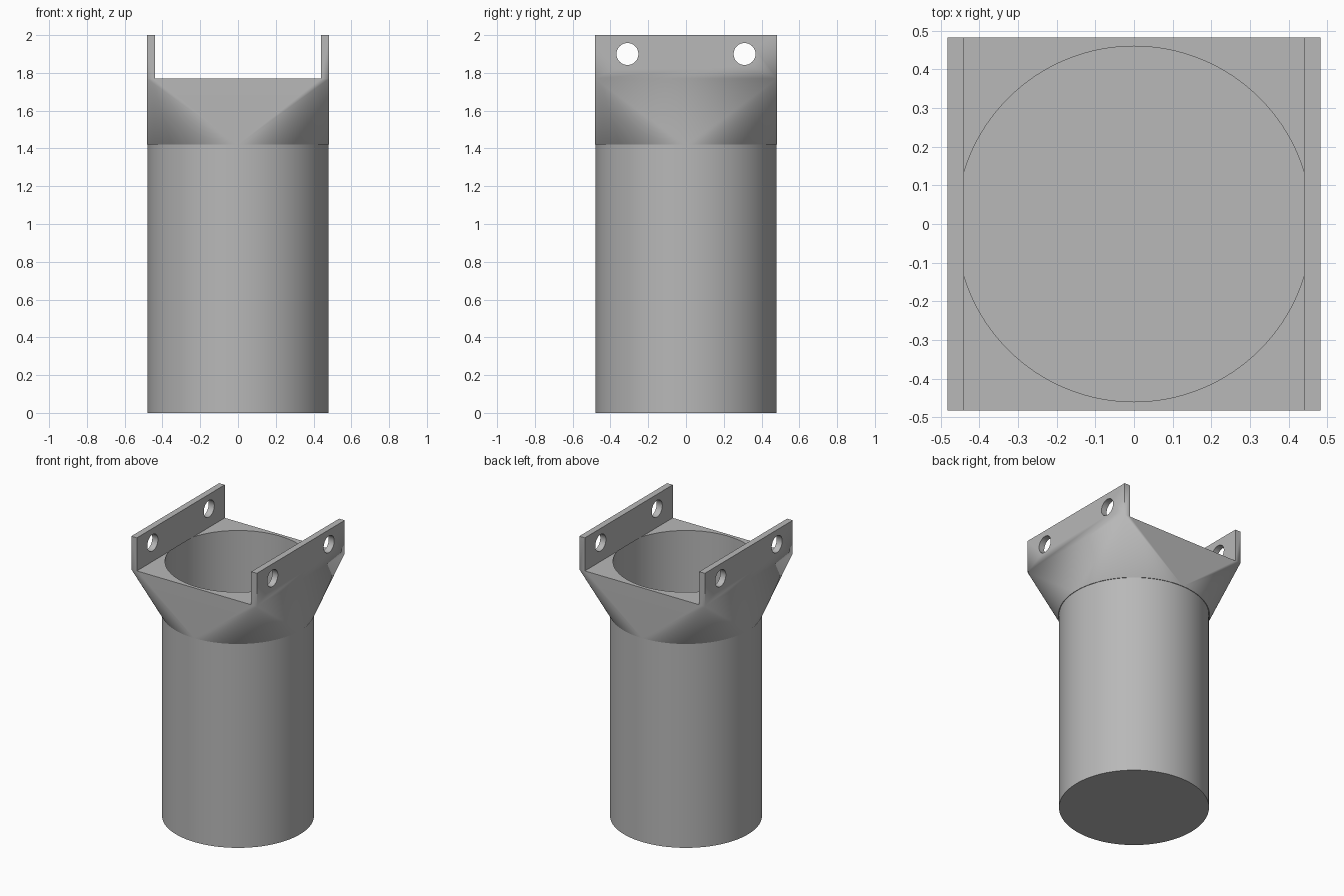
import bpy, bmesh, math
from mathutils import Matrix, Vector

R_TUBE, R_BORE, HALF = 0.479, 0.46, 0.483
Z_COLLAR, Z_DECK, Z_TOP, FLOOR = 1.42, 1.77, 2.0, 0.02
SEG = 128

cube = bpy.data.objects.get("Cube")
if cube:
    bpy.data.objects.remove(cube, do_unlink=True)

grey = bpy.data.materials.new("plain grey")
grey.use_nodes = True
colour = (0.48, 0.48, 0.48, 1)
grey.diffuse_color = colour
grey.node_tree.nodes["Principled BSDF"].inputs["Base Color"].default_value = colour


def finish(bm, name):
    bmesh.ops.recalc_face_normals(bm, faces=bm.faces)
    mesh = bpy.data.meshes.new(name)
    bm.to_mesh(mesh)
    bm.free()
    mesh.materials.append(grey)
    obj = bpy.data.objects.new(name, mesh)
    bpy.context.collection.objects.link(obj)
    return obj


def cylinder(name, radius, depth, matrix, segments):
    bm = bmesh.new()
    bmesh.ops.create_cone(bm, cap_ends=True, segments=segments, radius1=radius,
                          radius2=radius, depth=depth, matrix=matrix)
    return finish(bm, name)


def box(name, size, centre):
    bm = bmesh.new()
    bmesh.ops.create_cube(bm, size=1, matrix=Matrix.Translation(centre) @ Matrix.Diagonal((*size, 1)))
    return finish(bm, name)


def cut(target, cutter):
    mod = target.modifiers.new("cut", "BOOLEAN")
    mod.operation, mod.solver, mod.object = "DIFFERENCE", "EXACT", cutter
    bpy.context.view_layer.objects.active = target
    bpy.ops.object.modifier_apply(modifier=mod.name)
    bpy.data.objects.remove(cutter, do_unlink=True)


# Solid body: round tube, small step, then a round-to-square collar and square head
bm = bmesh.new()


def ring(radius, z):
    return [bm.verts.new((radius * math.cos(math.tau * i / SEG),
                          radius * math.sin(math.tau * i / SEG), z)) for i in range(SEG)]


def square(z):
    return [bm.verts.new((sx * HALF, sy * HALF, z))
            for sx, sy in ((1, 1), (-1, 1), (-1, -1), (1, -1))]


def bridge(a, b):
    for i in range(len(a)):
        j = (i + 1) % len(a)
        bm.faces.new((a[i], a[j], b[j], b[i]))


base, tube_top, collar = ring(R_TUBE, 0), ring(R_TUBE, Z_COLLAR), ring(HALF, Z_COLLAR)
deck, head = square(Z_DECK), square(Z_TOP)
bm.faces.new(base[::-1])
bridge(base, tube_top)
bridge(tube_top, collar)
for i in range(SEG):
    bm.faces.new((collar[i], collar[(i + 1) % SEG], deck[i * 4 // SEG]))
for k in range(4):
    bm.faces.new((collar[k * SEG // 4], deck[k], deck[k - 1]))
bridge(deck, head)
bm.faces.new(head)
body = finish(bm, "tube_holder")

# Open channel between the two side flanges
cut(body, box("channel_cutter", (0.88, 2, 0.6), (0, 0, Z_DECK + 0.3)))

# Round pocket, stopping at the deck so the flanges stay whole
cut(body, cylinder("bore_cutter", R_BORE, Z_DECK - FLOOR,
                   Matrix.Translation((0, 0, (Z_DECK + FLOOR) / 2)), SEG))

# Two bolt holes through both flanges
for y in (-0.31, 0.31):
    turn = Matrix.Translation((0, y, 1.9)) @ Matrix.Rotation(math.pi / 2, 4, "Y")
    cut(body, cylinder("hole_cutter", 0.058, 2, turn, 48))

bpy.ops.object.select_all(action="DESELECT")
body.select_set(True)
bpy.context.view_layer.objects.active = body
bpy.ops.object.shade_smooth_by_angle(angle=math.radians(30))
